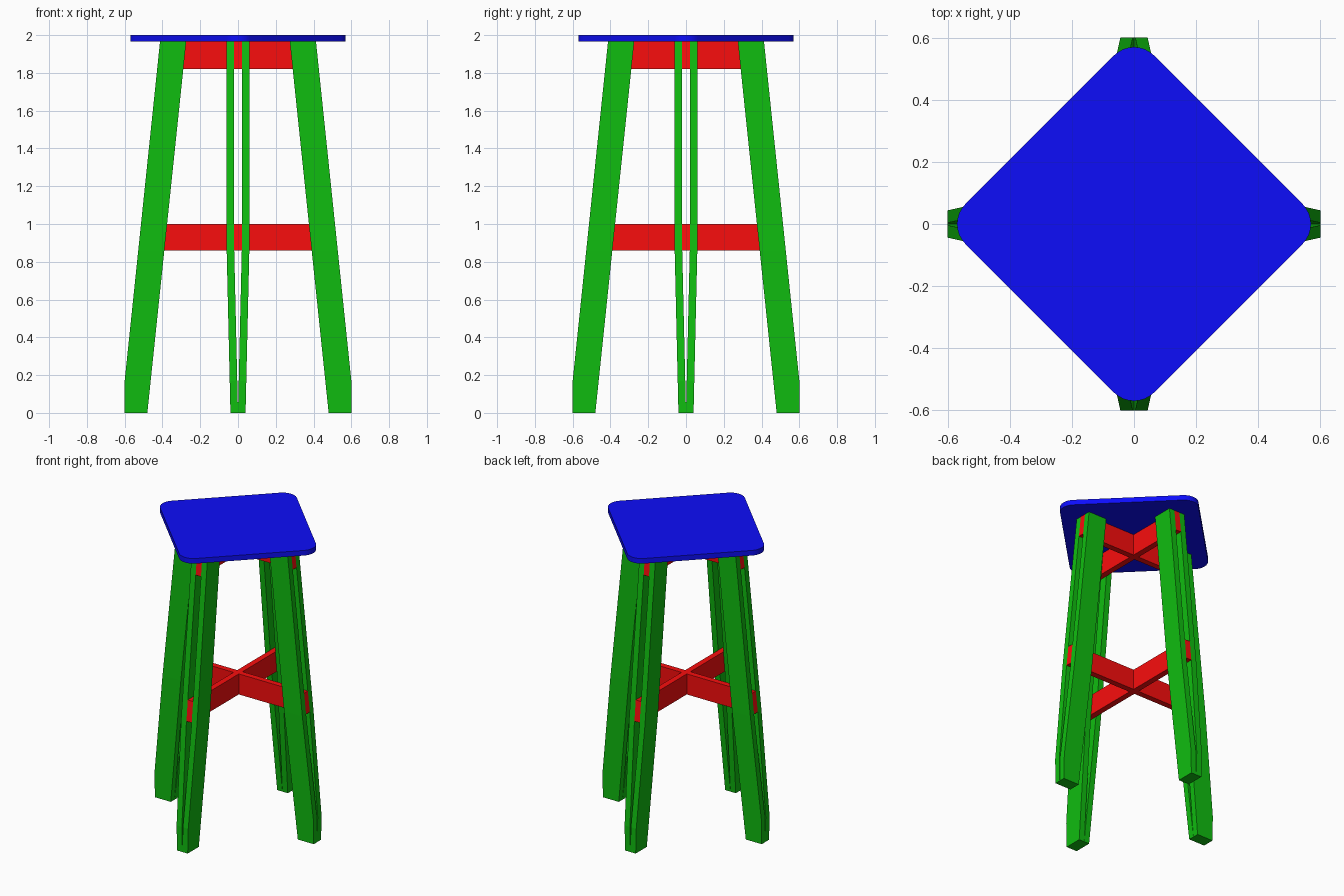
import bpy, bmesh
from math import pi, cos, sin
from mathutils import Matrix

if "Cube" in bpy.data.objects:
    bpy.data.objects.remove(bpy.data.objects["Cube"])

TOP, SEAT_BOTTOM = 2.0, 1.965
HALF = 0.02      # half thickness of a rail, also half the gap between slats
SLAT = 0.04      # slat thickness


def material(name, rgb):
    m = bpy.data.materials.new(name)
    m.diffuse_color = (*rgb, 1)
    m.use_nodes = True
    m.node_tree.nodes["Principled BSDF"].inputs["Base Color"].default_value = m.diffuse_color
    return m


blue = material("blue", (0.004, 0.004, 0.95))
green = material("green", (0.005, 0.51, 0.005))
red = material("red", (0.95, 0.004, 0.004))


def loft(bm, rings):
    """Skin a closed solid through a list of equal-length rings."""
    rows = [[bm.verts.new(p) for p in ring] for ring in rings]
    n = len(rows[0])
    for a, b in zip(rows, rows[1:]):
        for i in range(n):
            bm.faces.new((a[i], a[(i + 1) % n], b[(i + 1) % n], b[i]))
    bm.faces.new(rows[0][::-1])
    bm.faces.new(rows[-1])


def finish(name, bm, mat, angle=0):
    bm.transform(Matrix.Rotation(angle, 4, 'Z'))
    bmesh.ops.recalc_face_normals(bm, faces=bm.faces)
    me = bpy.data.meshes.new(name)
    bm.to_mesh(me)
    bm.free()
    me.materials.append(mat)
    ob = bpy.data.objects.new(name, me)
    bpy.context.collection.objects.link(ob)
    return ob


def outer(z):
    """Outer edge of a leg: upright at the foot, then leaning inwards."""
    return 0.60 - max(0, z - 0.17) * 0.1042


def inner(z):
    return 0.48 - z * 0.1046


# Seat: square turned to a diamond, with rounded corners
bm = bmesh.new()
outline = []
for k in range(4):
    for s in range(9):
        a = k * pi / 2 - pi / 4 + s * pi / 16
        outline.append((0.48 * cos(k * pi / 2) + 0.09 * cos(a),
                        0.48 * sin(k * pi / 2) + 0.09 * sin(a)))
loft(bm, [[(x, y, z) for x, y in outline] for z in (SEAT_BOTTOM, TOP)])
seat = finish("seat", bm, blue)
bpy.context.view_layer.objects.active = seat
seat.select_set(True)
bpy.ops.object.shade_smooth_by_angle(angle=pi / 6)

# Legs: a pair of slats each, parallel above the lower rail, meeting at the foot
levels = [(0, 0), (0.17, HALF * 0.17 / 0.86), (0.86, HALF), (SEAT_BOTTOM, HALF)]
for k, side in enumerate(("right", "back", "left", "front")):
    bm = bmesh.new()
    for s in (1, -1):
        loft(bm, [[(inner(z), s * g, z), (outer(z), s * g, z),
                   (outer(z), s * (g + SLAT), z), (inner(z), s * (g + SLAT), z)]
                  for z, g in levels])
    finish(side + "_leg", bm, green, k * pi / 2)


# Rails: crossed bars running through to the outer edge of the legs
def rail_piece(bm, start, end, z0, z1):
    loft(bm, [[(start(z0), y, z0), (end(z0), y, z0),
               (end(z1), y, z1), (start(z1), y, z1)] for y in (-HALF, HALF)])


for name, z0, z1 in (("lower", 0.86, 1.0), ("upper", 1.82, SEAT_BOTTOM)):
    bm = bmesh.new()
    rail_piece(bm, lambda z: -outer(z), outer, z0, z1)
    finish(name + "_side_rail", bm, red)
    bm = bmesh.new()
    rail_piece(bm, lambda z: HALF, outer, z0, z1)
    rail_piece(bm, lambda z: -outer(z), lambda z: -HALF, z0, z1)
    finish(name + "_cross_rail", bm, red, pi / 2)
